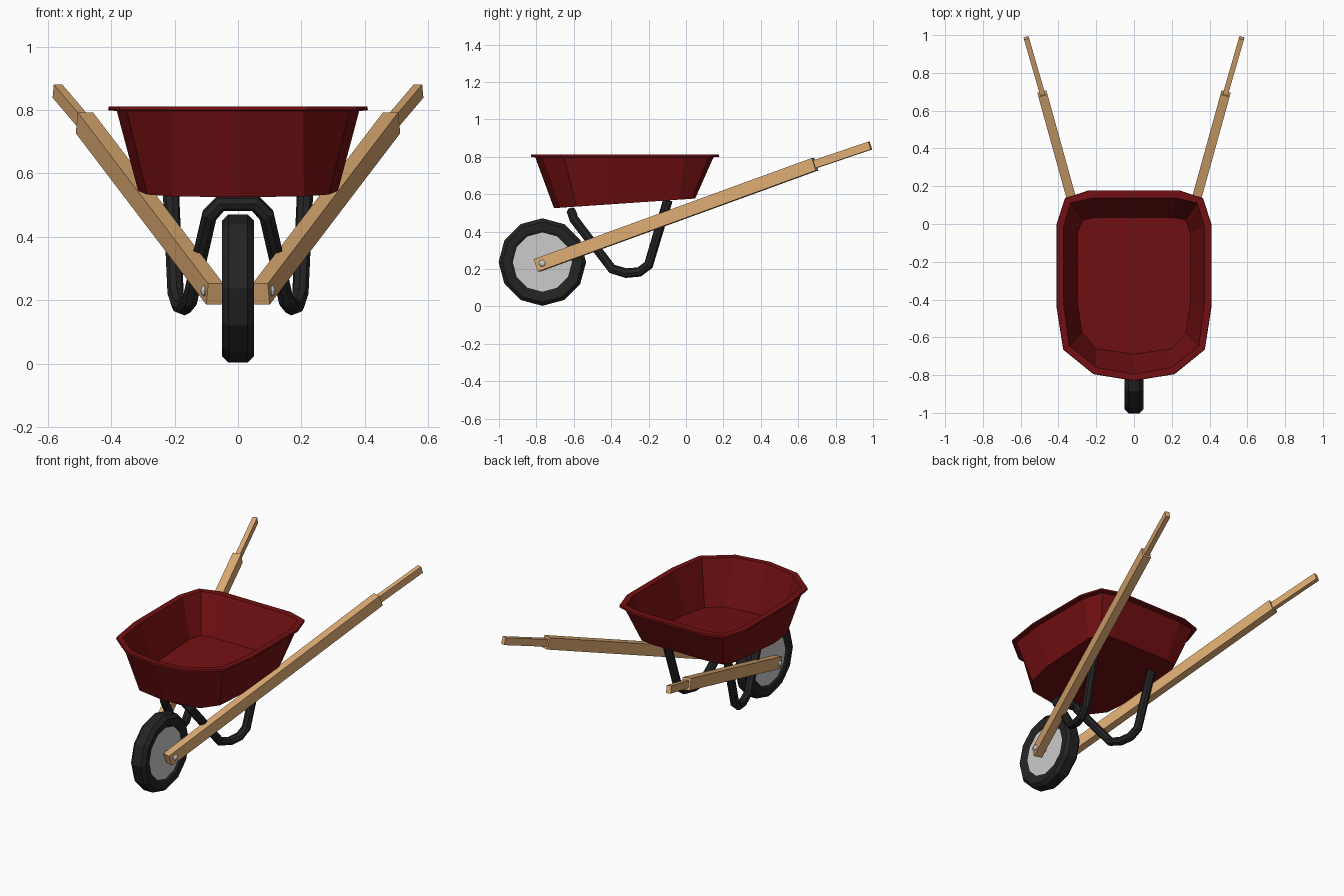
import bpy, bmesh, math
from mathutils import Vector

if "Cube" in bpy.data.objects:
    bpy.data.objects.remove(bpy.data.objects["Cube"])


def material(name, rgb):
    m = bpy.data.materials.new(name)
    m.diffuse_color = (*rgb, 1)
    m.use_nodes = True
    m.node_tree.nodes["Principled BSDF"].inputs["Base Color"].default_value = m.diffuse_color
    return m


RED = material("dark_red", (0.17, 0.005, 0.006))
WOOD = material("wood", (0.73, 0.41, 0.17))
BLACK = material("black", (0.017, 0.017, 0.017))


def make(name, bm, mat=None):
    bmesh.ops.recalc_face_normals(bm, faces=bm.faces[:])
    me = bpy.data.meshes.new(name)
    bm.to_mesh(me)
    bm.free()
    if mat:
        me.materials.append(mat)
    ob = bpy.data.objects.new(name, me)
    bpy.context.collection.objects.link(ob)
    return ob


def bridge(bm, a, b):
    n = len(a)
    for i in range(n):
        bm.faces.new((a[i], a[(i + 1) % n], b[(i + 1) % n], b[i]))


# Tray: stacked outlines, outside up over the rim and down to the sloping floor
def outline(half, grow=0.0):
    pts = []
    for x, y in half:
        v = Vector((x, y + 0.33))
        v += v.normalized() * grow
        pts.append((v.x if x else 0, v.y - 0.33))
    return pts + [(-x, y) for x, y in reversed(pts) if abs(x) > 1e-6]


def floor_z(y):
    return 0.525 + (y + 0.71) * 0.068


lip = [(0.24, 0.178), (0.365, 0.137), (0.41, 0), (0.41, -0.44),
       (0.375, -0.665), (0.215, -0.795), (0, -0.83)]
wall = [(0.225, 0.137), (0.335, 0.112), (0.372, -0.01), (0.372, -0.43),
        (0.343, -0.645), (0.2, -0.76), (0, -0.795)]
base = [(0.2, 0.035), (0.272, 0.022), (0.3, -0.05), (0.3, -0.41),
        (0.275, -0.575), (0.2, -0.66), (0, -0.69)]
levels = [(outline(base, 0.016), floor_z),
          (outline(wall, 0.011), lambda y: 0.797),
          (outline(lip), lambda y: 0.8),
          (outline(lip, -0.002), lambda y: 0.812),
          (outline(wall), lambda y: 0.812),
          (outline(base), lambda y: floor_z(y) + 0.014)]
bm = bmesh.new()
rings = [[bm.verts.new((x, y, z(y))) for x, y in pts] for pts, z in levels]
# close each outline across the front centre point
for a, b in zip(rings, rings[1:]):
    bridge(bm, a, b)
bm.faces.new(rings[0])
bm.faces.new(rings[-1])
make("tray", bm, RED)

# Wheel: 12-sided tyre and plain hub disc
AXLE_Y, AXLE_Z, SIDES = -0.768, 0.237, 12


def lathe(name, profile, closed, mat=None, sides=SIDES):
    bm = bmesh.new()
    rings = []
    for r, x in profile:
        rings.append([bm.verts.new((x, AXLE_Y + r * math.sin(2 * math.pi * i / sides),
                                    AXLE_Z + r * math.cos(2 * math.pi * i / sides)))
                      for i in range(sides)])
    for a, b in zip(rings, rings[1:]):
        bridge(bm, a, b)
    if closed:
        bridge(bm, rings[-1], rings[0])
    else:
        bm.faces.new(rings[0])
        bm.faces.new(rings[-1])
    return make(name, bm, mat)


side = [(0.155, 0.035), (0.172, 0.045), (0.214, 0.05), (0.234, 0.03)]
lathe("tyre", side + [(r, -x) for r, x in reversed(side)], True, BLACK)
lathe("wheel_disc", [(0.165, -0.037), (0.165, 0.037)], False)
lathe("axle", [(0.014, -0.1), (0.014, 0.1)], False, sides=8)

# Handles: square beam with a thinner grip at the end
start = Vector((0.073, -0.797, 0.219))
mid = Vector((0.485, 0.69, 0.76))
end = Vector((0.57, 0.985, 0.86))


def beam(bm, a, b, w, h):
    d = (b - a).normalized()
    s = d.cross(Vector((0, 0, 1))).normalized()
    u = s.cross(d)
    ends = [[bm.verts.new(p + s * w * i + u * h * j)
             for i, j in ((-1, -1), (1, -1), (1, 1), (-1, 1))] for p in (a, b)]
    bridge(bm, *ends)
    bm.faces.new(ends[0])
    bm.faces.new(ends[1])


for sx, label in ((1, "right"), (-1, "left")):
    flip = Vector((sx, 1, 1))
    bm = bmesh.new()
    beam(bm, start * flip, mid * flip, 0.025, 0.035)
    beam(bm, mid * flip, end * flip, 0.014, 0.022)
    make(label + "_handle", bm, WOOD)
    # Bolt head over the axle end
    bpy.ops.mesh.primitive_uv_sphere_add(segments=10, ring_count=6, radius=0.019,
                                         location=(sx * 0.105, AXLE_Y, 0.23),
                                         rotation=(0, math.pi / 2, 0))
    bolt = bpy.context.object
    bolt.name = label + "_bolt"
    bolt.scale.z = 0.7

# Legs: one bent tube, arching behind the wheel from side to side
half = [(0.213, -0.097, 0.568), (0.197, -0.2, 0.222), (0.185, -0.25, 0.184),
        (0.17, -0.32, 0.178), (0.152, -0.395, 0.2), (0.09, -0.6, 0.468),
        (0.055, -0.612, 0.505)]
path = half + [(-x, y, z) for x, y, z in reversed(half)]
cu = bpy.data.curves.new("legs", 'CURVE')
cu.dimensions = '3D'
cu.bevel_depth = 0.026
cu.bevel_resolution = 2
cu.use_fill_caps = True
sp = cu.splines.new('POLY')
sp.points.add(len(path) - 1)
for p, co in zip(sp.points, path):
    p.co = (*co, 1)
sp.use_smooth = False
cu.materials.append(BLACK)
bpy.context.collection.objects.link(bpy.data.objects.new("legs", cu))
